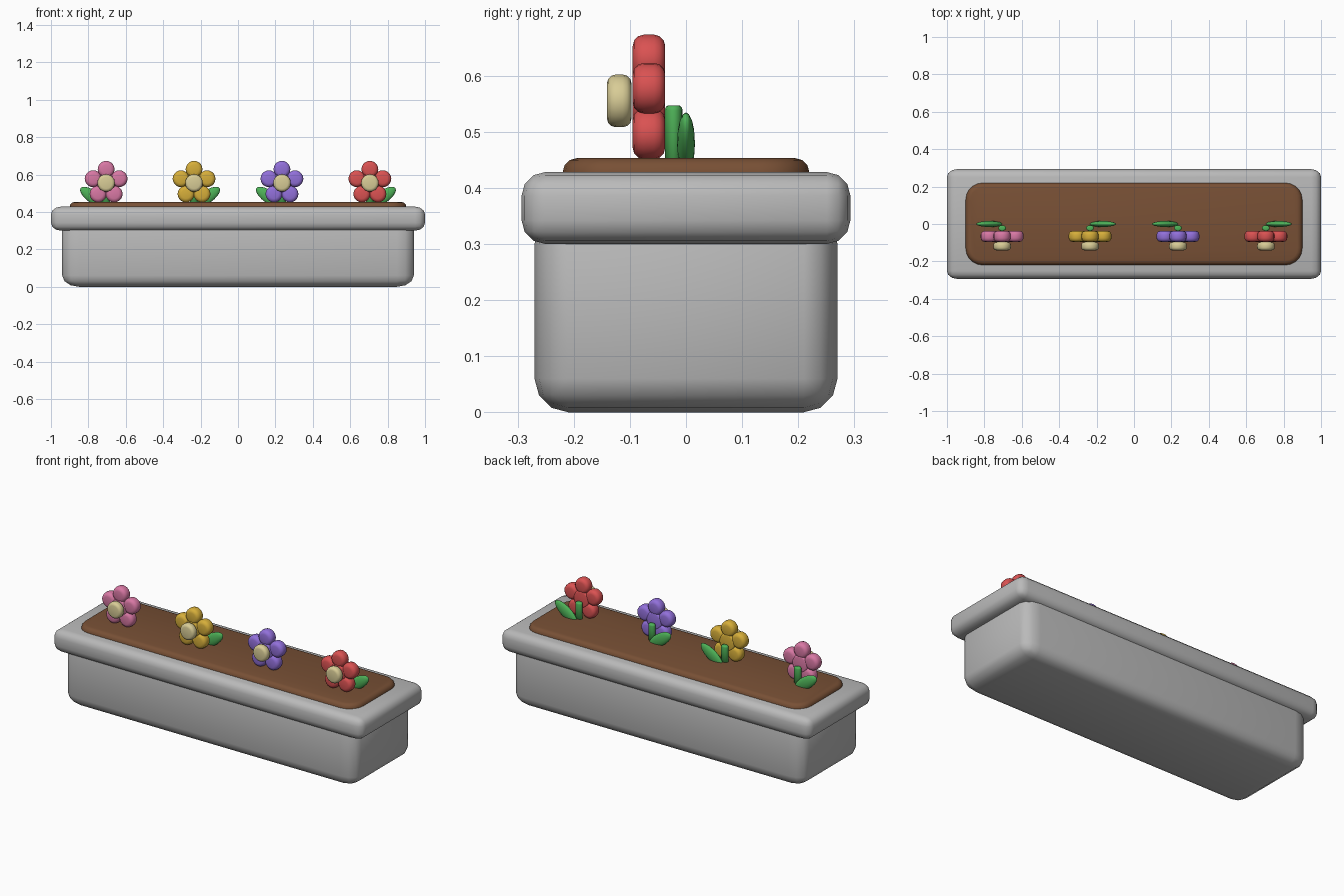
import bpy, bmesh
from math import radians, sin, cos
from mathutils import Matrix, Vector

cube = bpy.data.objects.get("Cube")
if cube:
    bpy.data.objects.remove(cube, do_unlink=True)


def material(name, rgb):
    # colours are given as display values and stored as linear ones
    lin = [((c / 255 + 0.055) / 1.055) ** 2.4 for c in rgb] + [1.0]
    mat = bpy.data.materials.new(name)
    mat.use_nodes = True
    mat.diffuse_color = lin
    bsdf = next(n for n in mat.node_tree.nodes if n.type == 'BSDF_PRINCIPLED')
    bsdf.inputs["Base Color"].default_value = lin
    return mat


stone = material("stone grey", (186, 186, 186))
earth = material("soil brown", (120, 80, 53))
green = material("leaf green", (78, 178, 88))
cream = material("flower centre cream", (216, 204, 150))
petal_colours = [material("petal pink", (216, 120, 164)),
                 material("petal yellow", (214, 174, 58)),
                 material("petal purple", (146, 112, 218)),
                 material("petal red", (218, 82, 82))]


def finish(name, bm, mat, matrix=None):
    if matrix:
        bm.transform(matrix)
    bmesh.ops.recalc_face_normals(bm, faces=bm.faces)
    mesh = bpy.data.meshes.new(name)
    bm.to_mesh(mesh)
    bm.free()
    mesh.materials.append(mat)
    mesh.shade_smooth()
    obj = bpy.data.objects.new(name, mesh)
    bpy.context.collection.objects.link(obj)
    return obj


def bevel(bm, edges, width, segments=3):
    bmesh.ops.bevel(bm, geom=list(edges), offset=width, segments=segments,
                    profile=0.5, affect='EDGES')


def box(half_x, half_y, bottom, top):
    bm = bmesh.new()
    bmesh.ops.create_cube(bm, size=2)
    half_z = (top - bottom) / 2
    bm.transform(Matrix.Translation((0, 0, bottom + half_z))
                 @ Matrix.Diagonal((half_x, half_y, half_z, 1)))
    return bm


def rounded_box(name, half_x, half_y, bottom, top, width, stretch, mat):
    # the rounding is stretched along x
    bm = box(half_x / stretch, half_y, bottom, top)
    bevel(bm, bm.edges, width)
    return finish(name, bm, mat, Matrix.Diagonal((stretch, 1, 1, 1)))


def disc(name, centre, radius, depth, width, mat):
    # rounded disc facing the front
    bm = bmesh.new()
    bmesh.ops.create_cone(bm, cap_ends=True, segments=20, radius1=radius,
                          radius2=radius, depth=depth)
    rims = [e for e in bm.edges if abs(e.verts[0].co.z - e.verts[1].co.z) < 1e-4]
    bevel(bm, rims, width)
    return finish(name, bm, mat, Matrix.Translation(centre)
                  @ Matrix.Rotation(radians(90), 4, 'X'))


# Trough and its thick rim
rounded_box("trough", 0.94, 0.27, 0, 0.36, 0.06, 1.5, stone)
rounded_box("trough_rim", 1.0, 0.293, 0.3, 0.428, 0.042, 1.25, stone)

# Soil with rounded corners and a softened top edge
bm = box(0.9, 0.22, 0.38, 0.453)
bevel(bm, [e for e in bm.edges
           if abs(e.verts[0].co.z - e.verts[1].co.z) > 0.01], 0.09, 5)
bevel(bm, [e for e in bm.edges if min(v.co.z for v in e.verts) > 0.45], 0.026)
finish("soil", bm, earth)

# Flowers, with the leaf on alternating sides
FLOWER_Z, FLOWER_Y = 0.555, -0.066
for i, colour in enumerate(petal_colours):
    x = -0.705 + 0.47 * i
    side = -1 if i % 2 == 0 else 1
    tag = colour.name.split()[1]

    for k in range(5):
        a = radians(90 + 72 * k)
        disc(f"{tag}_petal_{k + 1}",
             Vector((x + 0.073 * cos(a), FLOWER_Y, FLOWER_Z + 0.073 * sin(a))),
             0.045, 0.058, 0.02, colour)
    disc(f"{tag}_flower_core", (x, FLOWER_Y, FLOWER_Z), 0.05, 0.058, 0.01, colour)
    disc(f"{tag}_flower_centre", (x, -0.119, FLOWER_Z), 0.047, 0.044, 0.016, cream)

    # Stem behind the petals
    bm = bmesh.new()
    bmesh.ops.create_cone(bm, cap_ends=True, segments=12, radius1=0.021,
                          radius2=0.021, depth=0.14)
    bevel(bm, [e for e in bm.edges if min(v.co.z for v in e.verts) > 0.06], 0.009)
    finish(f"{tag}_stem", bm, green, Matrix.Translation((x, -0.022, 0.477))
           @ Matrix.Diagonal((1, 0.75, 1, 1)))

    # Leaf rising outwards from the stem
    bm = bmesh.new()
    bmesh.ops.create_uvsphere(bm, u_segments=16, v_segments=10, radius=1)
    finish(f"{tag}_leaf", bm, green,
           Matrix.Translation((x + side * 0.068, 0, 0.479))
           @ Matrix.Rotation(radians(-35 * side), 4, 'Y')
           @ Matrix.Diagonal((0.084, 0.016, 0.034, 1)))
